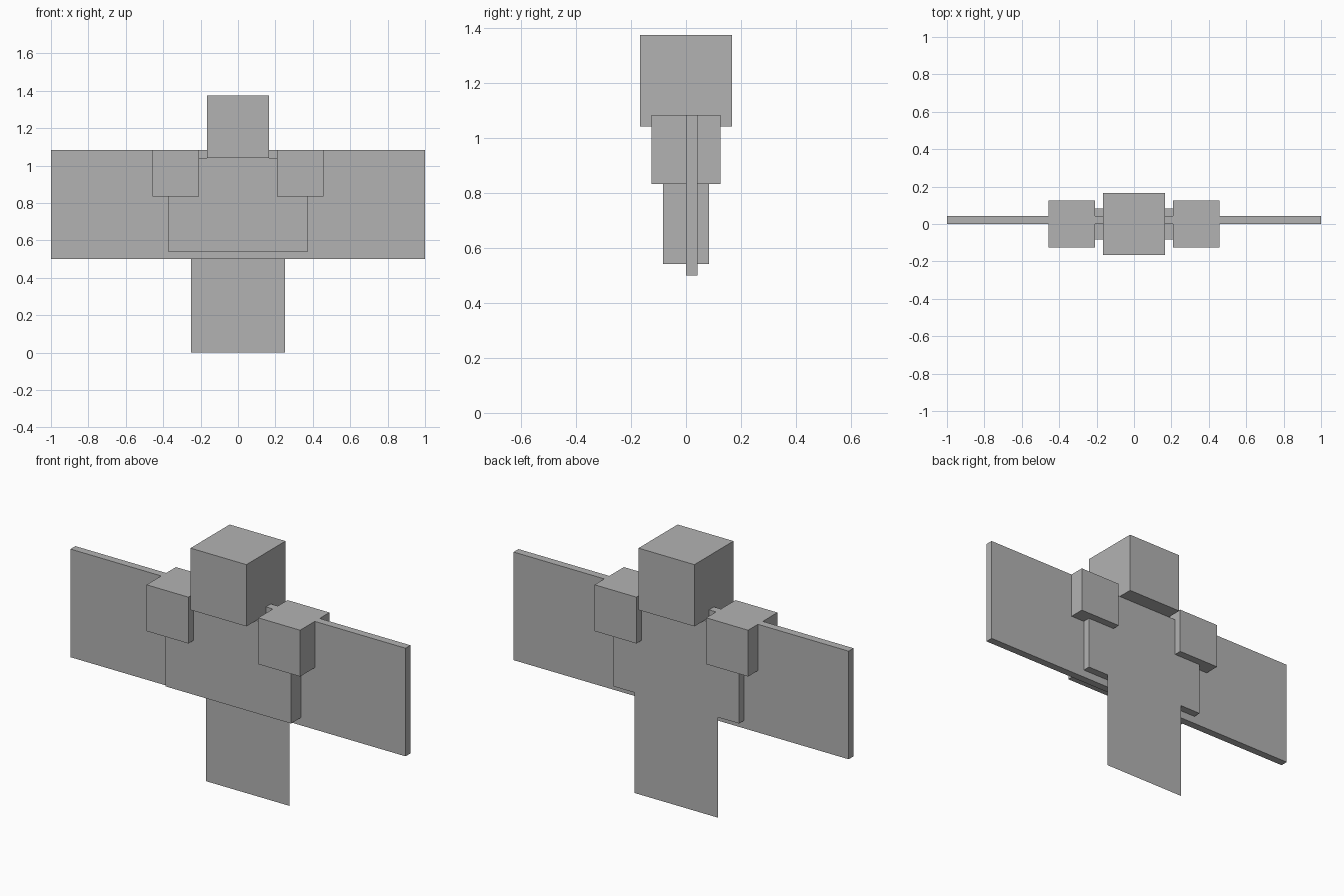
import bpy
import bmesh
from mathutils import Vector

if "Cube" in bpy.data.objects:
    bpy.data.objects.remove(bpy.data.objects["Cube"])

U = 1 / 24  # modelling unit: the full span is 48 units

grey = bpy.data.materials.new("plain grey")
grey.diffuse_color = (0.45, 0.45, 0.45, 1)
grey.use_nodes = True
grey.node_tree.nodes["Principled BSDF"].inputs["Base Color"].default_value = grey.diffuse_color


def finish(name, bm):
    mesh = bpy.data.meshes.new(name)
    bm.to_mesh(mesh)
    bm.free()
    mesh.materials.append(grey)
    obj = bpy.data.objects.new(name, mesh)
    bpy.context.collection.objects.link(obj)
    return obj


def box(name, lo, hi):
    """Axis-aligned box between two corners given in units."""
    lo, hi = Vector(lo) * U, Vector(hi) * U
    bm = bmesh.new()
    bmesh.ops.create_cube(bm, size=1)
    bmesh.ops.scale(bm, vec=hi - lo, verts=bm.verts)
    bmesh.ops.translate(bm, vec=(lo + hi) / 2, verts=bm.verts)
    return finish(name, bm)


# Head and torso
box("head", (-4, -4, 25), (4, 4, 33))
box("torso", (-9, -2, 13), (9, 2, 25))

# Shoulder blocks, one per side
for side, x in (("left", -8), ("right", 8)):
    box(side + "_shoulder", (x - 3, -3, 20), (x + 3, 3, 26))

# Thin wing board running through the torso
box("wings", (-24, 0, 12), (24, 1, 26))

# Paper-thin tail panel hanging flush with the back of the torso
bm = bmesh.new()
corners = [(6, 2, 0), (-6, 2, 0), (-6, 2, 25), (6, 2, 25)]
bm.faces.new([bm.verts.new(Vector(c) * U) for c in corners])
finish("tail_panel", bm)
